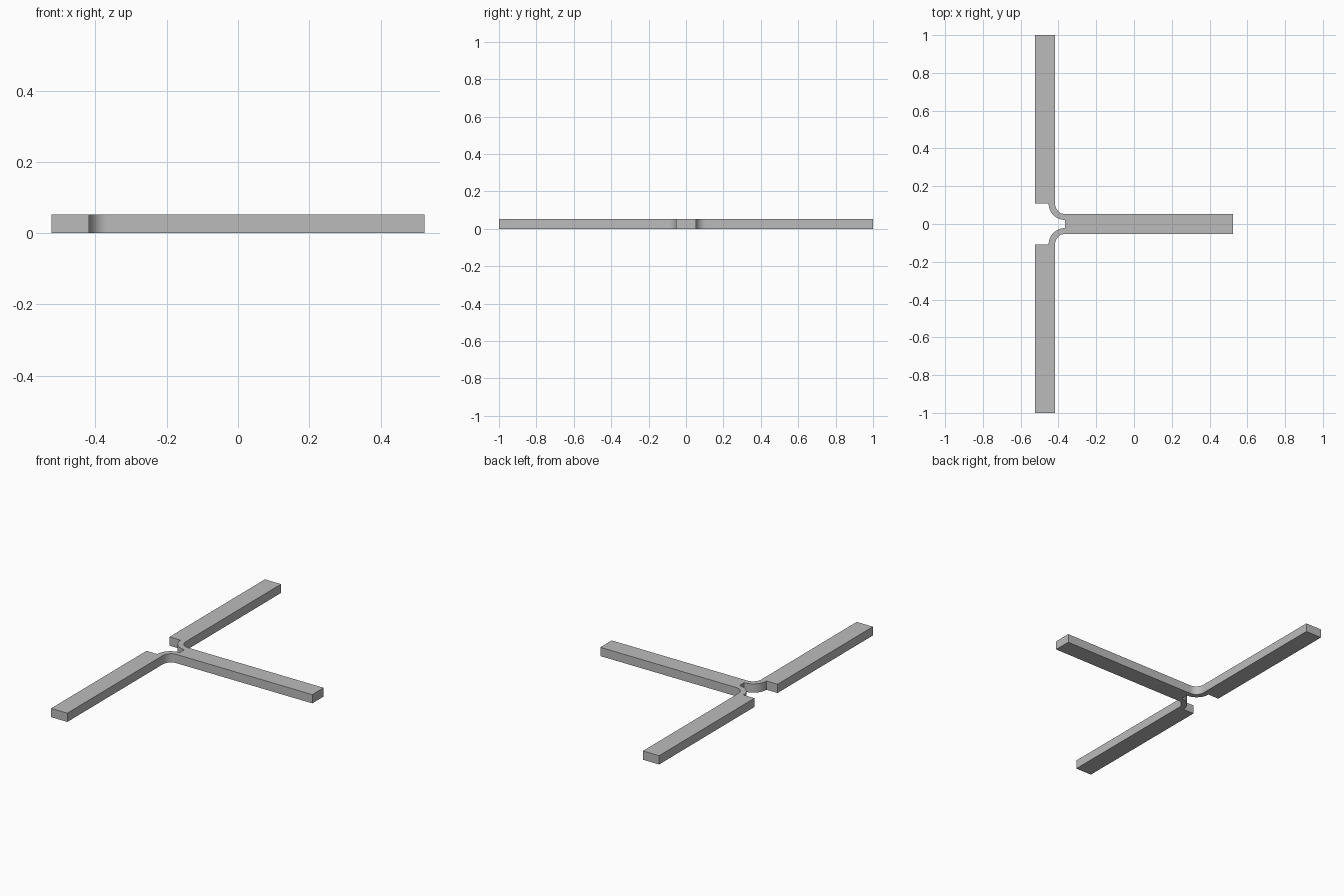
import bpy, bmesh
from math import cos, sin, pi

cube = bpy.data.objects.get("Cube")
if cube:
    bpy.data.objects.remove(cube)

# Main dimensions
HEIGHT = 0.052
BACK_X, FRONT_X = -0.524, 0.524    # outer edge of side arms, tip of middle arm
ARM_X = -0.418                     # inner edge of side arms
MID_Y = 0.053                      # half width of middle arm
BEND_X, BEND_Y = -0.366, 0.108     # centre of the hinge bend
R_SMALL = ARM_X - BEND_X           # negative: bend bulges toward -x
R_SMALL, R_LARGE = abs(R_SMALL), 0.086
STEPS = 16

grey = bpy.data.materials.new("light_grey")
grey.use_nodes = True
colour = (0.5, 0.5, 0.5, 1)
grey.diffuse_color = colour
grey.node_tree.nodes["Principled BSDF"].inputs["Base Color"].default_value = colour


def bend(radius):
    """Quarter arc from the side arm round to the middle arm."""
    ry = BEND_Y - MID_Y if radius == R_SMALL else radius
    angles = [pi + pi / 2 * i / STEPS for i in range(STEPS + 1)]
    return [(BEND_X + radius * cos(a), BEND_Y + ry * sin(a)) for a in angles]


# Half outline: slot, thin hinge, side arm, back round to the middle arm tip
half = bend(R_LARGE)[::-1]
half += [(BACK_X, BEND_Y), (BACK_X, 1), (ARM_X, 1)]
half += bend(R_SMALL) + [(FRONT_X, MID_Y)]
outline = half + [(x, -y) for x, y in reversed(half)]

# One-piece flat bracket, extruded upward
bm = bmesh.new()
base = bm.faces.new([bm.verts.new((x, y, 0)) for x, y in outline])
top = bmesh.ops.extrude_face_region(bm, geom=[base], use_keep_orig=True)
top_verts = [v for v in top["geom"] if isinstance(v, bmesh.types.BMVert)]
bmesh.ops.translate(bm, vec=(0, 0, HEIGHT), verts=top_verts)
bmesh.ops.recalc_face_normals(bm, faces=bm.faces)
mesh = bpy.data.meshes.new("hinged_t_bracket")
bm.to_mesh(mesh)
bm.free()
mesh.materials.append(grey)

bracket = bpy.data.objects.new("hinged_t_bracket", mesh)
bpy.context.collection.objects.link(bracket)
bpy.ops.object.select_all(action="DESELECT")
bracket.select_set(True)
bpy.context.view_layer.objects.active = bracket
bpy.ops.object.shade_smooth_by_angle(angle=pi / 6)
